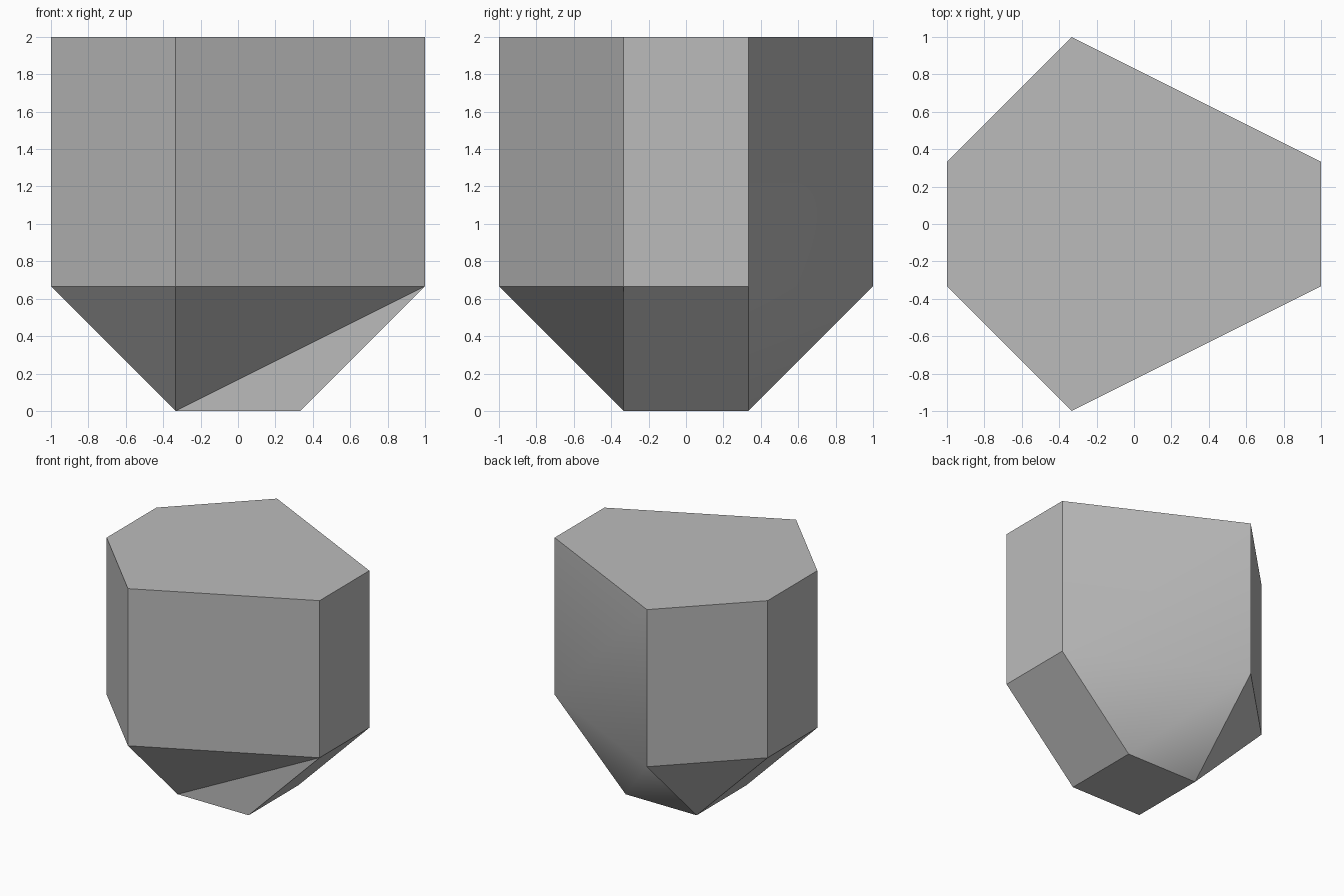
import bpy
import bmesh
from math import radians

# Remove the default cube
default = bpy.data.objects.get("Cube")
if default:
    bpy.data.objects.remove(default, do_unlink=True)

T = 1 / 3

# Grey stone material
grey = bpy.data.materials.new("stone_grey")
grey.use_nodes = True
colour = (0.5, 0.5, 0.5, 1)
grey.diffuse_color = colour
grey.node_tree.nodes["Principled BSDF"].inputs["Base Color"].default_value = colour

# Rings: six-sided outline for top and waist, small square foot
outline = [(-1, -T), (-T, -1), (1, -T), (1, T), (-T, 1), (-1, T)]
square = [(-T, -T), (T, -T), (T, T), (-T, T)]

bm = bmesh.new()


def ring(points, z):
    return [bm.verts.new((x, y, z)) for x, y in points]


top = ring(outline, 2)
waist = ring(outline, 2 * T)
foot = ring(square, 0)

# Flat top, flat foot and upright walls
bm.faces.new(top)
bm.faces.new(foot[::-1])
for i in range(6):
    j = (i + 1) % 6
    bm.faces.new((waist[i], waist[j], top[j], top[i]))

# Facets narrowing from the waist to the foot
left_front, front, right_front, right_back, back, left_back = waist
a, b, c, d = foot
for facet in (
    (left_front, a, front),
    (front, a, right_front),
    (a, b, right_front),
    (b, c, right_back, right_front),
    (right_back, c, back),
    (c, d, back),
    (d, left_back, back),
    (d, a, left_front, left_back),
):
    bm.faces.new(facet)
bmesh.ops.recalc_face_normals(bm, faces=bm.faces)

mesh = bpy.data.meshes.new("faceted_block")
bm.to_mesh(mesh)
bm.free()
mesh.materials.append(grey)
block = bpy.data.objects.new("faceted_block", mesh)
bpy.context.collection.objects.link(block)

# Smooth only the shallow edge on the back, keep the rest sharp
bpy.ops.object.select_all(action="DESELECT")
block.select_set(True)
bpy.context.view_layer.objects.active = block
bpy.ops.object.shade_smooth_by_angle(angle=radians(30))
